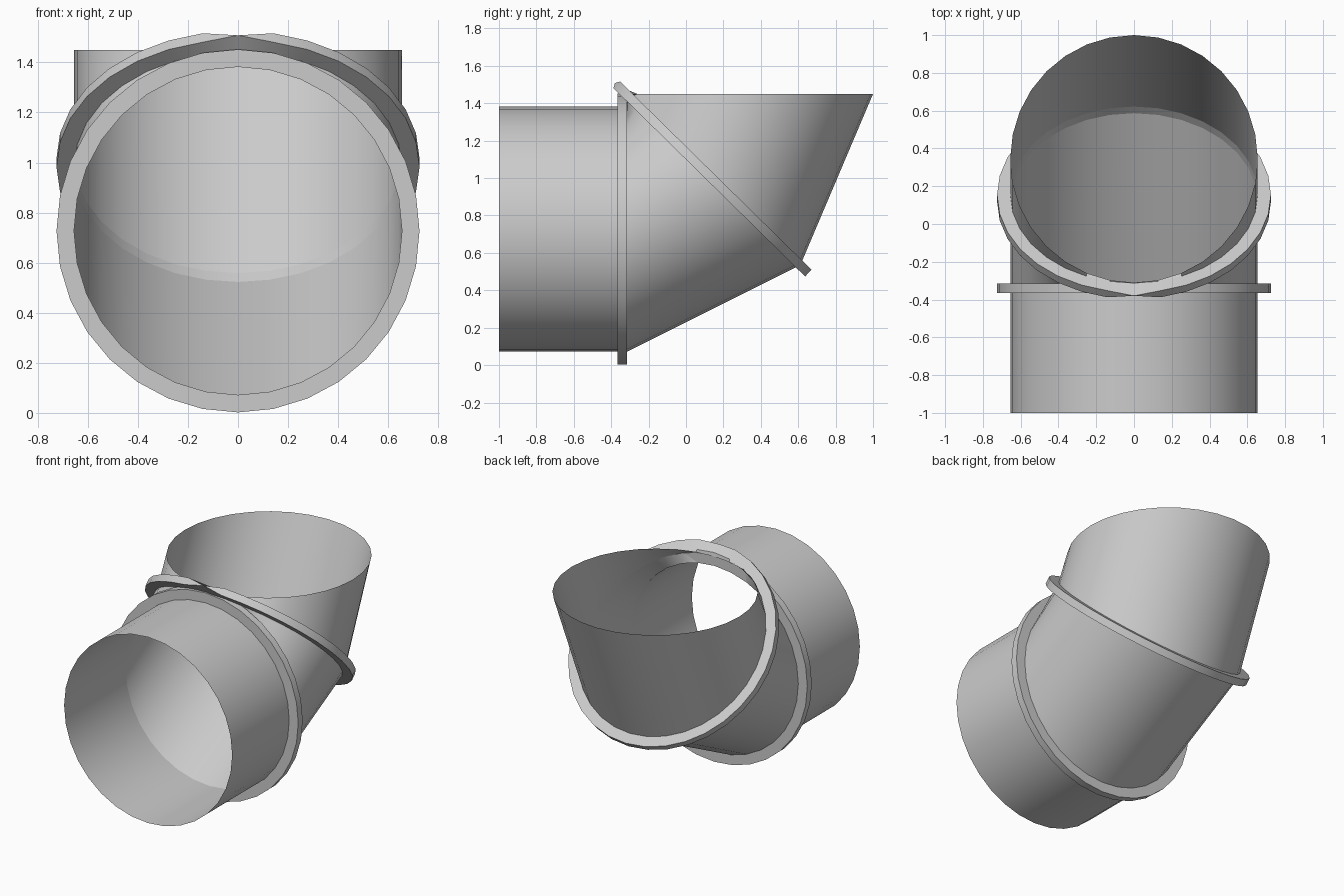
import bpy, bmesh
from math import sin, cos, pi, radians
from mathutils import Vector

if "Cube" in bpy.data.objects:
    bpy.data.objects.remove(bpy.data.objects["Cube"])

N = 32           # sides of the duct
R_IN, R_OUT = 0.655, 0.725
HALF = 0.025     # half thickness of the flanges


def circle(centre, tilt, radius, shift=0.0):
    """Circle in a plane tilted about x; shift moves it along the duct."""
    up = Vector((0, -sin(tilt), cos(tilt)))
    axis = Vector((0, cos(tilt), sin(tilt)))
    c = Vector((0, *centre)) + axis * shift
    return [c + Vector((radius * sin(2 * pi * i / N), 0, 0))
            + up * radius * cos(2 * pi * i / N) for i in range(N)]


def loft(name, rings, closed=False):
    bm = bmesh.new()
    loops = [[bm.verts.new(p) for p in r] for r in rings]
    pairs = list(zip(loops, loops[1:]))
    if closed:
        pairs.append((loops[-1], loops[0]))
    for a, b in pairs:
        for i in range(N):
            j = (i + 1) % N
            bm.faces.new((a[i], a[j], b[j], b[i]))
    bmesh.ops.remove_doubles(bm, verts=bm.verts, dist=1e-5)
    bmesh.ops.recalc_face_normals(bm, faces=bm.faces)
    me = bpy.data.meshes.new(name)
    bm.to_mesh(me)
    bm.free()
    ob = bpy.data.objects.new(name, me)
    bpy.context.collection.objects.link(ob)
    bpy.ops.object.select_all(action='DESELECT')
    ob.select_set(True)
    bpy.context.view_layer.objects.active = ob
    bpy.ops.object.shade_smooth_by_angle(angle=radians(35))
    return ob


def flange(name, centre, tilt, pinch=False):
    rings = [circle(centre, tilt, r, s) for r, s in
             ((R_IN, -HALF), (R_OUT, -HALF), (R_OUT, HALF), (R_IN, HALF))]
    if pinch:  # outer rim closes to a point at the inside of the bend
        tip = (rings[1][0] + rings[2][0]) / 2
        rings[1][0] = tip.copy()
        rings[2][0] = tip.copy()
    return loft(name, rings, closed=True)


A, A_TILT = (-0.34, 0.727), 0.0              # first joint
B, B_TILT = (0.137, 1.0), radians(45.5)      # second joint
TOP, TOP_TILT = (0.345, 1.45), radians(90)   # upper opening

# three duct sections
loft("inlet_section", [circle((-1.0, 0.727), 0, R_IN), circle(A, A_TILT, R_IN, -HALF)])
loft("middle_section", [circle(A, A_TILT, R_IN, HALF), circle(B, B_TILT, R_IN, -HALF)])
loft("outlet_section", [circle(B, B_TILT, R_IN, HALF), circle(TOP, TOP_TILT, R_IN)])

# raised joint flanges
flange("lower_flange", A, A_TILT)
flange("upper_flange", B, B_TILT, pinch=True)
